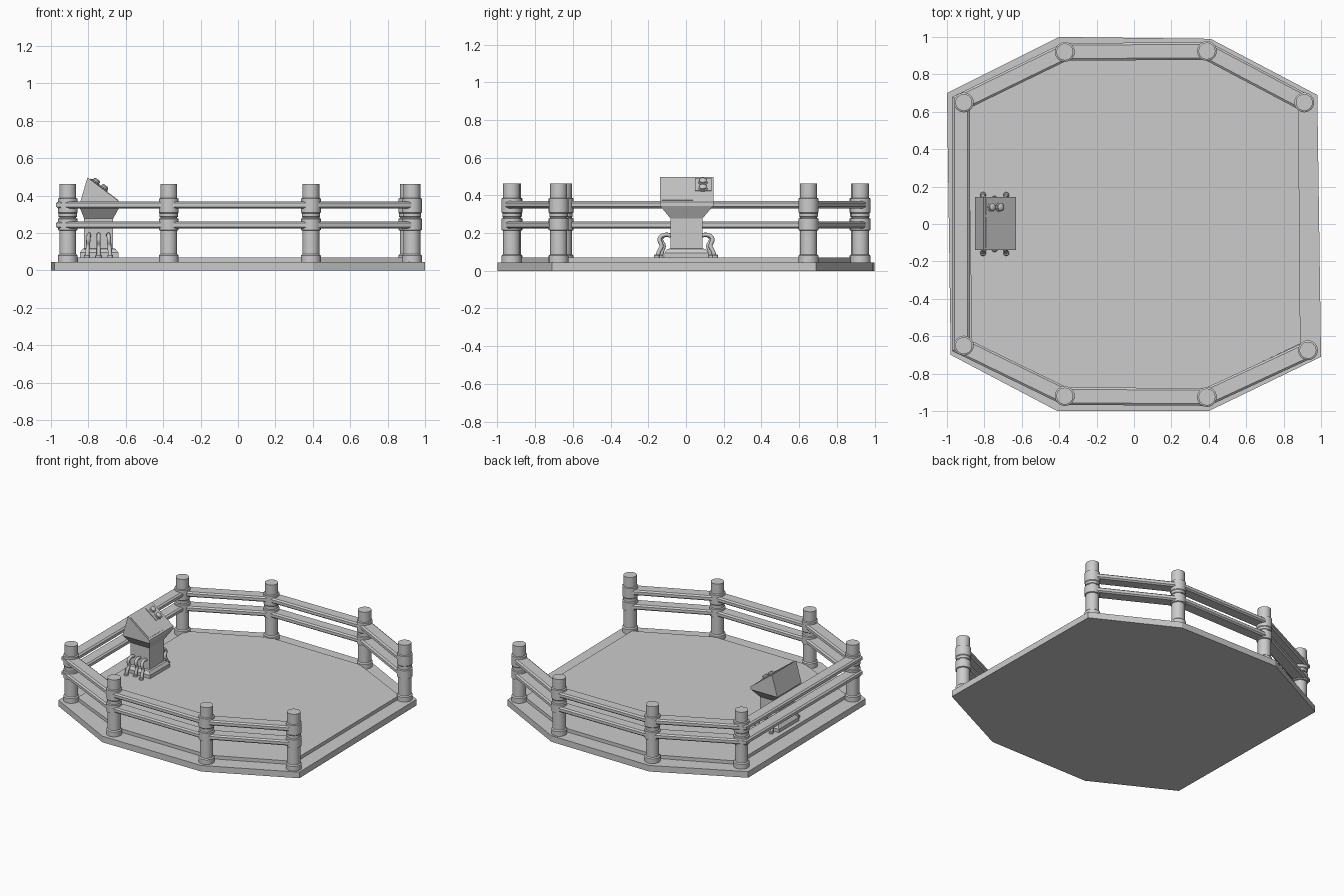
import bpy, bmesh, math
from mathutils import Vector

if "Cube" in bpy.data.objects:
    bpy.data.objects.remove(bpy.data.objects["Cube"])


def make(name, verts, faces, smooth=False):
    me = bpy.data.meshes.new(name)
    me.from_pydata([tuple(v) for v in verts], [], faces)
    bm = bmesh.new()
    bm.from_mesh(me)
    bmesh.ops.recalc_face_normals(bm, faces=bm.faces)
    bm.to_mesh(me)
    bm.free()
    ob = bpy.data.objects.new(name, me)
    bpy.context.collection.objects.link(ob)
    if smooth:
        bpy.ops.object.select_all(action='DESELECT')
        bpy.context.view_layer.objects.active = ob
        ob.select_set(True)
        bpy.ops.object.shade_smooth_by_angle(angle=math.radians(35))
    return ob


def loft(name, rings, smooth=False):
    """Skin a list of equal-length closed rings and cap both ends."""
    n = len(rings[0])
    verts = [v for r in rings for v in r]
    faces = [(i * n + j, i * n + (j + 1) % n, (i + 1) * n + (j + 1) % n, (i + 1) * n + j)
             for i in range(len(rings) - 1) for j in range(n)]
    faces += [tuple(range(n)), tuple(range(len(verts) - n, len(verts)))]
    return make(name, verts, faces, smooth)


def poly(points, z):
    return [(x, y, z) for x, y in points]


def rect(x0, x1, y0, y1, z):
    return [(x0, y0, z), (x1, y0, z), (x1, y1, z), (x0, y1, z)]


def lathe(name, profile, origin, axis=(0, 0, 1), sides=24):
    q = Vector((0, 0, 1)).rotation_difference(Vector(axis))
    rings = []
    for r, z in profile:
        rings.append([Vector(origin) + q @ Vector((r * math.cos(a), r * math.sin(a), z))
                      for a in (2 * math.pi * k / sides for k in range(sides))])
    return loft(name, rings, True)


# Base slab and raised floor
slab = [(-1, .70), (-.4, 1), (.41, .99), (.98, .69), (1, -.71), (.4, -1), (-.41, -1), (-.98, -.70)]
loft("base_slab", [poly(slab, 0), poly(slab, .045)])
floor = [(-.88, .645), (-.36, .885), (.38, .88), (.88, .63), (.89, -.64), (.38, -.88), (-.36, -.875), (-.87, -.635)]
loft("raised_floor", [poly(floor, .04), poly(floor, .07)])

# Posts with collars at the foot and at both rails
posts = [(.91, .65), (.39, .925), (-.37, .92), (-.91, .65), (-.91, -.65), (-.37, -.92), (.39, -.925), (.93, -.675)]
post_profile = [(.053, .04), (.053, .08), (.045, .087), (.045, .213), (.053, .216), (.053, .276),
                (.045, .28), (.045, .285), (.049, .287), (.049, .305), (.053, .31), (.053, .383), (.045, .387), (.045, .462)]
for i, (x, y) in enumerate(posts):
    lathe(f"post_{i + 1}", post_profile, (x, y, 0))

# Flat rails swept through the posts, leaving the right side open
path = [Vector(p) for p in posts]
path[3].x = path[4].x = -.925
section = [(-.047, -.01), (-.036, -.019), (.036, -.019), (.047, -.01), (.047, .01), (.036, .019), (-.036, .019), (-.047, .01)]
for label, height in (("lower_rail", .243), ("upper_rail", .35)):
    rings = []
    for i, p in enumerate(path):
        a = (p - path[i - 1]).normalized() if i else (path[1] - p).normalized()
        b = (path[i + 1] - p).normalized() if i < len(path) - 1 else a
        na, nb = Vector((-a.y, a.x)), Vector((-b.y, b.x))
        m = (na + nb).normalized()
        m /= m.dot(na)
        rings.append([(p.x + m.x * u, p.y + m.y * u, height + w) for u, w in section])
    loft(label, rings)

# Console pedestal: stepped foot, column and flared neck
loft("console_pedestal", [
    rect(-.845, -.64, -.115, .12, .065), rect(-.845, -.64, -.115, .12, .095),
    rect(-.83, -.655, -.1, .105, .115), rect(-.823, -.667, -.083, .088, .118),
    rect(-.823, -.667, -.083, .088, .278), rect(-.85, -.63, -.138, .145, .345)])

# Console head with sloping control face
side = [(-.85, .343), (-.63, .343), (-.63, .365), (-.805, .497)]
loft("console_head", [[(x, y, z) for x, z in side] for y in (-.138, .145)])

# Items lying on the slope: s is distance down from the top edge
top, slope = Vector((-.805, 0, .497)), Vector((.175, 0, -.132)).normalized()
normal = Vector((-slope.z, 0, slope.x))


def on_slope(s, y, h):
    return top + slope * s + normal * h + Vector((0, y, 0))


def slope_plate(name, s0, s1, y0, y1, h):
    corners = [(s0, y0), (s1, y0), (s1, y1), (s0, y1)]
    loft(name, [[on_slope(s, y, k) for s, y in corners] for k in (-.003, h)])


slope_plate("screen", .015, .205, -.127, .037, .003)
slope_plate("button_panel", .015, .125, .047, .135, .005)
for i, s in enumerate((.042, .097)):
    for j, y in enumerate((.07, .112)):
        if i == j == 9:
            continue
knob_profile = [(.026, 0), (.026, .006), (.02, .008), (.02, .016), (.015, .021), (.006, .023)]
for i, s in enumerate((.05, .105)):
    lathe(f"knob_{i + 1}", knob_profile, on_slope(s, .09, .002), normal, 16)

# Hoses looping from the column down to the floor on both sides
hose_path = [(.075, .185), (.115, .19), (.14, .17), (.13, .13), (.142, .105), (.155, .065)]
for sgn, label in ((1, "back"), (-1, "front")):
    for i, x in enumerate((-.795, -.745, -.695)):
        cu = bpy.data.curves.new(f"hose_{label}_{i + 1}", 'CURVE')
        cu.dimensions = '3D'
        cu.bevel_depth = .011
        cu.bevel_resolution = 2
        cu.resolution_u = 5
        cu.use_fill_caps = True
        sp = cu.splines.new('BEZIER')
        sp.bezier_points.add(len(hose_path) - 1)
        for k, (bp, (y, z)) in enumerate(zip(sp.bezier_points, hose_path)):
            spread = (i - 1) * .012 * k / 5
            bp.co = (x + spread, sgn * (y - (.02 if i == 1 else 0) * k / 5), z)
            bp.handle_left_type = bp.handle_right_type = 'AUTO'
        ob = bpy.data.objects.new(cu.name, cu)
        bpy.context.collection.objects.link(ob)
        # Floor socket of the hose
        lathe(f"hose_socket_{label}_{i + 1}", [(.016, .065), (.016, .08), (.012, .085)],
              (bp.co.x, bp.co.y, 0), sides=12)
